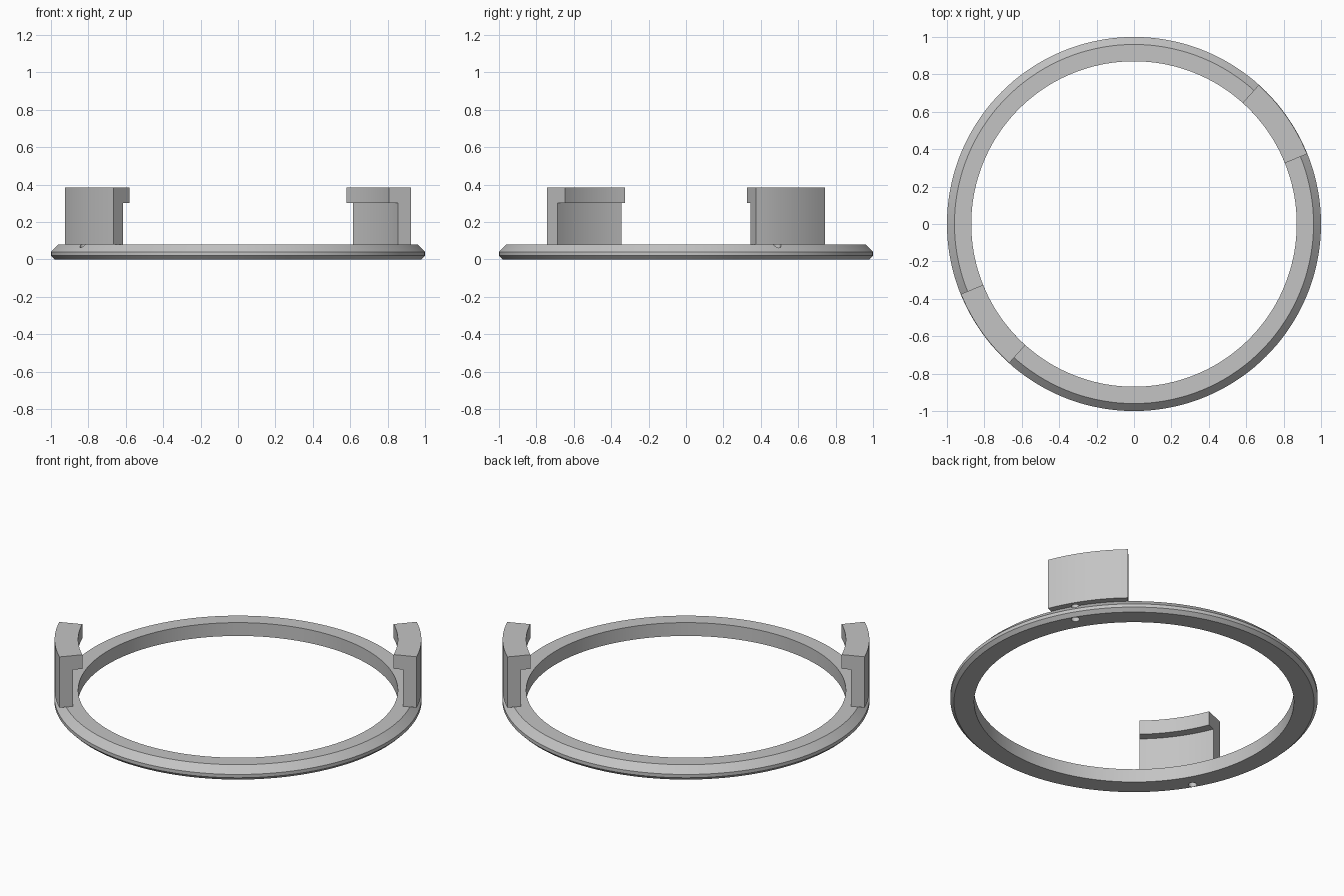
import bpy, bmesh, math

if "Cube" in bpy.data.objects:
    bpy.data.objects.remove(bpy.data.objects["Cube"])

grey = bpy.data.materials.new("light grey")
grey.diffuse_color = (0.55, 0.55, 0.55, 1)
grey.use_nodes = True
grey.node_tree.nodes["Principled BSDF"].inputs["Base Color"].default_value = grey.diffuse_color


def revolve(name, profile, start, end, steps):
    """Sweep a closed (radius, z) profile around z, capped unless a full turn."""
    full = end - start >= 360
    bm = bmesh.new()
    rows = []
    for i in range(steps if full else steps + 1):
        a = math.radians(start + (end - start) * i / steps)
        rows.append([bm.verts.new((r * math.cos(a), r * math.sin(a), z)) for r, z in profile])
    n = len(profile)
    for i in range(steps):
        p, q = rows[i], rows[(i + 1) % len(rows)]
        for j in range(n):
            k = (j + 1) % n
            bm.faces.new((p[j], q[j], q[k], p[k]))
    if not full:
        bm.faces.new(rows[0])
        bm.faces.new(rows[-1][::-1])
    bmesh.ops.recalc_face_normals(bm, faces=bm.faces)
    mesh = bpy.data.meshes.new(name)
    bm.to_mesh(mesh)
    bm.free()
    mesh.materials.append(grey)
    obj = bpy.data.objects.new(name, mesh)
    bpy.context.collection.objects.link(obj)
    return obj


# Ring with a wide top chamfer and a small bottom chamfer
ring = revolve("ring", [(0.87, 0), (0.98, 0), (1.0, 0.02), (1.0, 0.04), (0.96, 0.08), (0.87, 0.08)],
               0, 360, 144)
parts = [ring]

# Two opposite upright clips, each with a lip facing inward
clip_profile = [(0.922, 0.08), (0.998, 0.08), (0.998, 0.385), (0.87, 0.385), (0.87, 0.30), (0.922, 0.30)]
for side, turn in (("right", 0), ("left", 180)):
    clip = revolve(side + "_clip", clip_profile, 22 + turn, 48.1 + turn, 12)
    parts.append(clip)

    # Blind screw hole from below, into the ring and clip
    a = math.radians(30.5 + turn)
    bpy.ops.mesh.primitive_cylinder_add(vertices=24, radius=0.023, depth=0.3,
                                        location=(0.955 * math.cos(a), 0.955 * math.sin(a), 0.05))
    cutter = bpy.context.object
    cutter.name = side + "_hole_cutter"
    cutter.data.materials.append(grey)
    cutter.hide_render = True
    cutter.hide_set(True)
    for part in (ring, clip):
        cut = part.modifiers.new(side + " hole", "BOOLEAN")
        cut.operation = "DIFFERENCE"
        cut.solver = "EXACT"
        cut.object = cutter

# Smooth round walls, sharp edges kept
for part in parts:
    bpy.ops.object.select_all(action="DESELECT")
    part.select_set(True)
    bpy.context.view_layer.objects.active = part
    bpy.ops.object.shade_smooth_by_angle(angle=math.radians(25))
